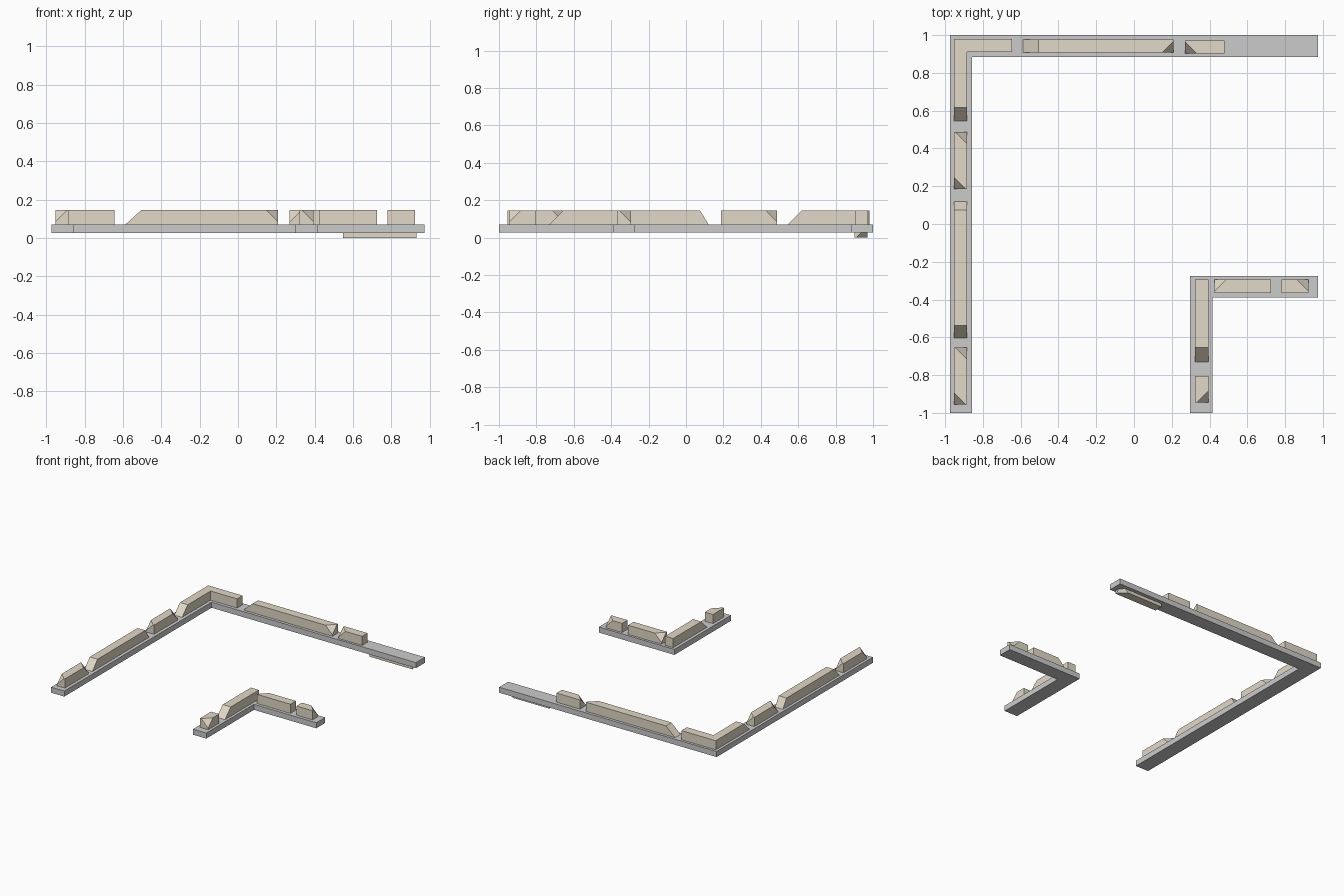
import bpy, bmesh
from mathutils import Vector

if "Cube" in bpy.data.objects:
    bpy.data.objects.remove(bpy.data.objects["Cube"])

Z0, Z1, Z2 = 0.026, 0.071, 0.145   # slab underside, slab top, wall top
C = 0.061                          # size of a chipped corner

tan = bpy.data.materials.new("tan_stone")
tan.diffuse_color = (0.76, 0.69, 0.57, 1)
tan.use_nodes = True
tan.node_tree.nodes["Principled BSDF"].inputs["Base Color"].default_value = tan.diffuse_color


def prism(outline, z0, z1):
    """Extrude a flat outline between two heights."""
    bm = bmesh.new()
    face = bm.faces.new([bm.verts.new((x, y, z0)) for x, y in outline])
    ext = bmesh.ops.extrude_face_region(bm, geom=[face], use_keep_orig=True)
    for v in ext["geom"]:
        if isinstance(v, bmesh.types.BMVert):
            v.co.z = z1
    bmesh.ops.recalc_face_normals(bm, faces=bm.faces)
    return bm


def cut(bm, point, normal):
    """Slice away everything beyond a plane and cap the hole."""
    bmesh.ops.bisect_plane(bm, geom=bm.verts[:] + bm.edges[:] + bm.faces[:], dist=1e-5,
                           plane_co=point, plane_no=Vector(normal).normalized(),
                           clear_outer=True)
    bmesh.ops.holes_fill(bm, edges=[e for e in bm.edges if e.is_boundary], sides=0)
    bmesh.ops.recalc_face_normals(bm, faces=bm.faces)


def finish(bm, name, material=None):
    mesh = bpy.data.meshes.new(name)
    bm.to_mesh(mesh)
    bm.free()
    ob = bpy.data.objects.new(name, mesh)
    bpy.context.collection.objects.link(ob)
    if material:
        mesh.materials.append(material)


def rect(x0, x1, y0, y1):
    return [(x0, y0), (x1, y0), (x1, y1), (x0, y1)]


def wall(name, outline, chips=(), slopes=(), z0=Z1, z1=Z2, chip_z=1):
    """chips: (sx, sy) corners to chip; slopes: (axis, sign, run) sloped ends."""
    bm = prism(outline, z0, z1)
    lo = [min(p[i] for p in outline) for i in (0, 1)]
    hi = [max(p[i] for p in outline) for i in (0, 1)]
    for sx, sy in chips:
        corner = Vector((hi[0] if sx > 0 else lo[0], hi[1] if sy > 0 else lo[1],
                         z1 if chip_z > 0 else z0))
        cut(bm, corner - Vector((sx * C, 0, 0)), (sx, sy, chip_z))
    for axis, sign, run in slopes:
        point, normal = Vector((0, 0, z0)), Vector((0, 0, run))
        point[axis] = hi[axis] if sign > 0 else lo[axis]
        normal[axis] = sign * (z1 - z0)
        cut(bm, point, normal)
    finish(bm, name, tan)


# Grey L-shaped slabs
finish(prism([(-.975, -1), (-.857, -1), (-.857, .885), (.975, .885), (.975, 1), (-.975, 1)],
             Z0, Z1), "large_slab")
finish(prism([(.297, -1), (.416, -1), (.416, -.39), (.975, -.39), (.975, -.276), (.297, -.276)],
             Z0, Z1), "small_slab")

# Broken wall along the left arm of the large slab
L, R = -.953, -.883
wall("corner_wall", [(L, .545), (R, .545), (R, .91), (-.645, .91), (-.645, .98), (L, .98)],
     slopes=[(1, -1, .073)])
wall("left_wall_upper", rect(L, R, .186, .486), chips=[(1, 1), (-1, -1)])
wall("left_wall_middle", rect(L, R, -.603, .12), slopes=[(1, 1, .045), (1, -1, .066)])
wall("left_wall_lower", rect(L, R, -.955, -.655), chips=[(1, 1), (-1, -1)])

# Broken wall along the back arm
wall("back_wall_long", rect(-.587, .21, .908, .978), chips=[(1, -1)], slopes=[(0, -1, .082)])
wall("back_wall_short", rect(.27, .48, .903, .972), chips=[(-1, -1)])
# Sunken wall piece, upside down through the slab
wall("sunken_wall", rect(.547, .933, .9, .97), chips=[(1, 1)],
     z0=0, z1=Z1 - .003, chip_z=-1)

# Broken wall on the small slab
wall("small_wall_side", rect(.322, .394, -.73, -.295), slopes=[(1, -1, .075)])
wall("small_wall_end", rect(.322, .394, -.945, -.805), chips=[(1, -1)])
wall("small_wall_back", rect(.426, .726, -.365, -.295), chips=[(-1, 1)])
wall("small_wall_tip", rect(.78, .923, -.365, -.295), chips=[(1, 1)])
